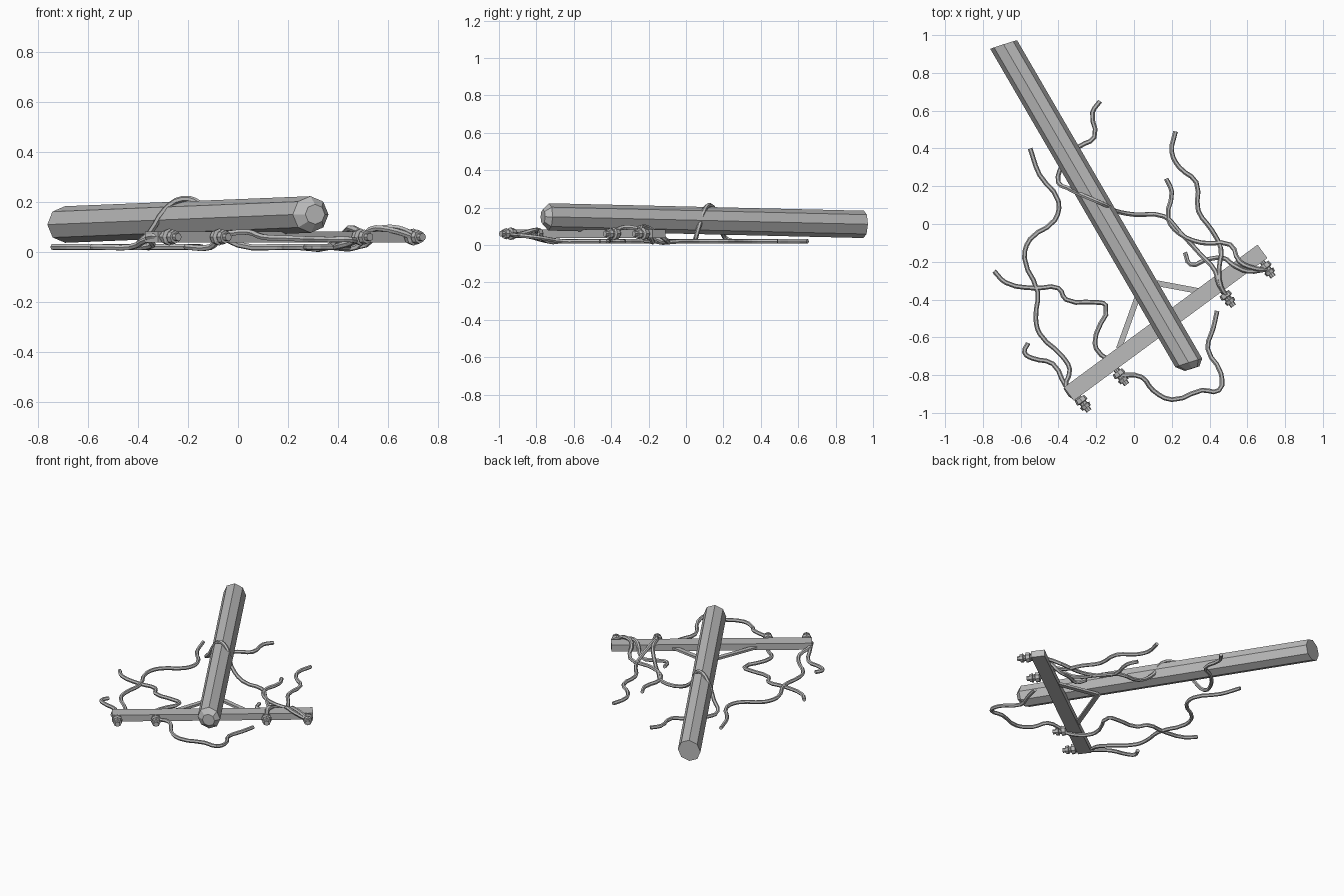
import bpy
import bmesh
import math
from mathutils import Vector, Matrix

cube = bpy.data.objects.get("Cube")
if cube:
    bpy.data.objects.remove(cube, do_unlink=True)

grey = bpy.data.materials.new("weathered_grey")
grey.use_nodes = True
grey.diffuse_color = (0.5, 0.5, 0.5, 1)
grey.node_tree.nodes["Principled BSDF"].inputs["Base Color"].default_value = (0.5, 0.5, 0.5, 1)


def add_mesh(name, bm):
    """Turn a bmesh into a flat shaded object."""
    bmesh.ops.recalc_face_normals(bm, faces=bm.faces)
    mesh = bpy.data.meshes.new(name)
    bm.to_mesh(mesh)
    bm.free()
    mesh.materials.append(grey)
    obj = bpy.data.objects.new(name, mesh)
    bpy.context.collection.objects.link(obj)
    return obj


def lathe(name, start, end, profile, sides=8, skew=0.0):
    """Sweep rings of (distance along axis, radius) from start towards end."""
    start, end = Vector(start), Vector(end)
    along = (end - start).normalized()
    side = along.cross(Vector((0, 0, 1))).normalized()
    up = side.cross(along)
    bm = bmesh.new()
    rings = []
    for distance, radius in profile:
        ring = []
        for i in range(sides):
            angle = math.tau * i / sides
            lateral = radius * math.cos(angle)
            ring.append(bm.verts.new(start + along * (distance + skew * lateral)
                                     + side * lateral + up * radius * math.sin(angle)))
        rings.append(ring)
    for a, b in zip(rings, rings[1:]):
        for i in range(sides):
            j = (i + 1) % sides
            bm.faces.new((a[i], a[j], b[j], b[i]))
    bm.faces.new(rings[0])
    bm.faces.new(rings[-1])
    return add_mesh(name, bm)


def beam(name, start, end, width, height):
    """Rectangular bar between two points."""
    start, end = Vector(start), Vector(end)
    bm = bmesh.new()
    bmesh.ops.create_cube(bm, size=1)
    span = end - start
    scale = Matrix.Diagonal((span.length, width, height, 1))
    turn = span.to_track_quat('X', 'Z').to_matrix().to_4x4()
    bm.transform(Matrix.Translation((start + end) / 2) @ turn @ scale)
    return add_mesh(name, bm)


def wire(name, points, ground=0.02):
    """Bent six-sided cable; points without a height lie on the ground."""
    curve = bpy.data.curves.new(name, 'CURVE')
    curve.dimensions = '3D'
    curve.bevel_depth = 0.0125
    curve.bevel_resolution = 1
    curve.resolution_u = 3
    curve.use_fill_caps = True
    spline = curve.splines.new('BEZIER')
    spline.bezier_points.add(len(points) - 1)
    for knot, p in zip(spline.bezier_points, points):
        knot.co = (p[0], p[1], p[2] if len(p) > 2 else ground)
        knot.handle_left_type = knot.handle_right_type = 'AUTO'
    source = bpy.data.objects.new(name + "_path", curve)
    bpy.context.collection.objects.link(source)
    bpy.context.view_layer.update()
    mesh = bpy.data.meshes.new_from_object(
        source.evaluated_get(bpy.context.evaluated_depsgraph_get()))
    bpy.data.objects.remove(source, do_unlink=True)
    mesh.materials.clear()
    mesh.materials.append(grey)
    for face in mesh.polygons:
        face.use_smooth = False
        face.material_index = 0
    mesh.name = name
    bpy.context.collection.objects.link(bpy.data.objects.new(name, mesh))


# Fallen pole with a chamfered near end
pole_top, pole_base = Vector((0.29, -0.735, 0.15)), Vector((-0.69, 0.95, 0.11))
length = (pole_top - pole_base).length
lathe("pole", pole_base, pole_top,
      [(0, 0.073), (length, 0.073), (length + 0.035, 0.04)], skew=-0.22)

# Crossarm and its two flat braces
beam("crossarm", (-0.345, -0.9, 0.06), (0.68, -0.145, 0.06), 0.088, 0.045)
for label, foot in (("right", (-0.08, -0.66, 0.055)), ("left", (0.37, -0.36, 0.055))):
    beam(label + "_brace", (0.05, -0.3, 0.06), foot, 0.03, 0.015)

# Spool insulators along the front edge of the arm
outward = Vector((0.59, -0.81, 0))
spool = [(-0.01, 0.014), (0.02, 0.014), (0.02, 0.03), (0.045, 0.034), (0.05, 0.02),
         (0.062, 0.02), (0.066, 0.03), (0.085, 0.026), (0.085, 0.016), (0.105, 0.016)]
for i, (x, y) in enumerate(((-0.3, -0.905), (-0.1, -0.765), (0.465, -0.35), (0.675, -0.195))):
    foot = Vector((x, y, 0.06))
    lathe("insulator_%d" % (i + 1), foot, foot + outward, spool)

# Loose wires trailing from the insulators
wire("long_right_wire", [
    (-0.27, -0.95, 0.06), (-0.36, -0.87, 0.06), (-0.34, -0.77, 0.03), (-0.38, -0.7),
    (-0.5, -0.58), (-0.52, -0.5), (-0.51, -0.36), (-0.58, -0.18), (-0.55, -0.08),
    (-0.42, 0.02), (-0.4, 0.12), (-0.5, 0.26), (-0.55, 0.4)])
wire("short_right_wire", [
    (-0.27, -0.95, 0.06), (-0.36, -0.86, 0.05), (-0.43, -0.74), (-0.54, -0.71),
    (-0.58, -0.68), (-0.56, -0.63)])
wire("middle_right_wire", [
    (-0.07, -0.8, 0.06), (-0.11, -0.74), (-0.2, -0.66), (-0.2, -0.58), (-0.15, -0.43),
    (-0.2, -0.415), (-0.36, -0.4), (-0.4, -0.34), (-0.52, -0.34), (-0.68, -0.31),
    (-0.74, -0.25)])
wire("front_wire", [
    (-0.07, -0.8, 0.07), (0.04, -0.81, 0.08), (0.1, -0.88, 0.06), (0.2, -0.93, 0.055),
    (0.36, -0.88, 0.05), (0.45, -0.88, 0.05), (0.46, -0.79, 0.04), (0.39, -0.66),
    (0.42, -0.55), (0.44, -0.46)])
wire("back_left_wire", [
    (0.5, -0.39, 0.07), (0.46, -0.33, 0.095), (0.45, -0.24, 0.08), (0.46, -0.13),
    (0.41, -0.03), (0.34, 0.07), (0.33, 0.22), (0.24, 0.3), (0.2, 0.38), (0.22, 0.49)])
wire("outer_left_wire", [
    (0.7, -0.24, 0.07), (0.64, -0.235, 0.095), (0.56, -0.2, 0.09), (0.51, -0.11, 0.03),
    (0.36, -0.1), (0.24, -0.05), (0.18, 0.03), (0.2, 0.17), (0.17, 0.24)])
wire("short_left_wire", [
    (0.7, -0.24, 0.06), (0.6, -0.25, 0.09), (0.53, -0.22, 0.09), (0.47, -0.18),
    (0.38, -0.19), (0.3, -0.215), (0.27, -0.15)])
# This one loops over the pole and back beneath it
wire("looped_wire", [
    (0.5, -0.39, 0.07), (0.45, -0.32, 0.095), (0.43, -0.25, 0.08), (0.36, -0.17),
    (0.24, -0.04), (0.16, 0.04), (0.0, 0.05, 0.03), (-0.1, 0.07, 0.1),
    (-0.15, 0.1, 0.19), (-0.22, 0.13, 0.212), (-0.29, 0.16, 0.17), (-0.35, 0.19, 0.08),
    (-0.4, 0.22, 0.03), (-0.38, 0.31), (-0.29, 0.41), (-0.21, 0.46), (-0.22, 0.59),
    (-0.18, 0.65)])
